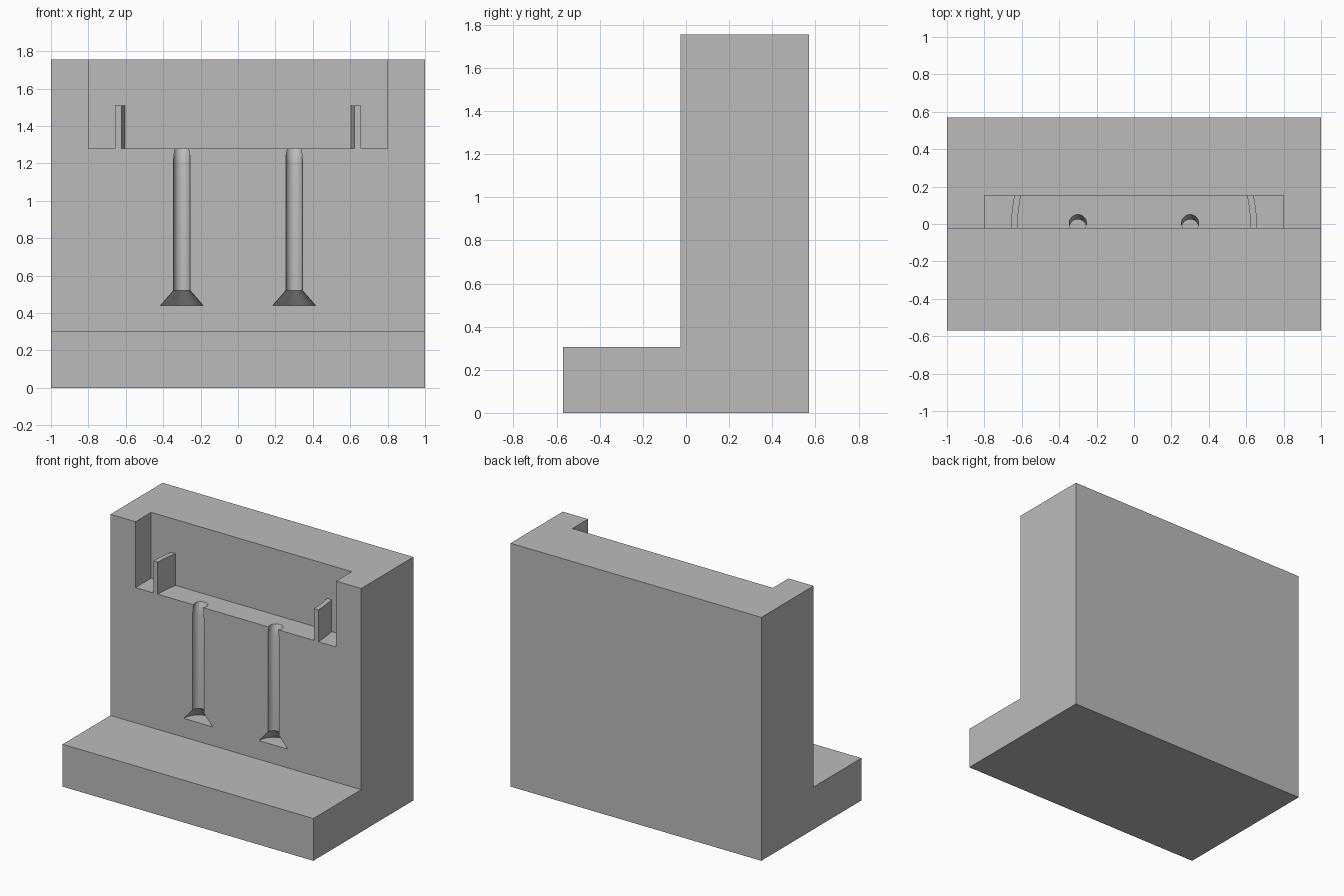
import bpy, bmesh
from math import cos, sin, pi, radians

if "Cube" in bpy.data.objects:
    bpy.data.objects.remove(bpy.data.objects["Cube"], do_unlink=True)

grey = bpy.data.materials.new("plain grey")
grey.use_nodes = True
grey.diffuse_color = (0.5, 0.5, 0.5, 1)
grey.node_tree.nodes["Principled BSDF"].inputs["Base Color"].default_value = (0.5, 0.5, 0.5, 1)

FACE = -0.025      # front of the upright wall
LEDGE = 1.28       # floor of the top pocket
POCKET_BACK = 0.153


def loft(name, rings):
    """Closed solid skinned through rings of equal length."""
    bm = bmesh.new()
    loops = [[bm.verts.new(p) for p in ring] for ring in rings]
    n = len(loops[0])
    for a, b in zip(loops, loops[1:]):
        for i in range(n):
            j = (i + 1) % n
            bm.faces.new((a[i], a[j], b[j], b[i]))
    bm.faces.new(loops[0])
    bm.faces.new(loops[-1])
    bmesh.ops.recalc_face_normals(bm, faces=bm.faces)
    mesh = bpy.data.meshes.new(name)
    bm.to_mesh(mesh)
    bm.free()
    mesh.materials.append(grey)
    obj = bpy.data.objects.new(name, mesh)
    bpy.context.collection.objects.link(obj)
    return obj


def cut(target, cutter):
    cutter.hide_render = True
    mod = target.modifiers.new("cut", 'BOOLEAN')
    mod.operation, mod.solver, mod.object = 'DIFFERENCE', 'EXACT', cutter
    bpy.context.view_layer.objects.active = target
    bpy.ops.object.modifier_apply(modifier=mod.name)
    bpy.data.objects.remove(cutter, do_unlink=True)


# Upright wall with its front step, extruded from one L profile
profile = [(-0.57, 0), (0.57, 0), (0.57, 1.755), (FACE, 1.755), (FACE, 0.305), (-0.57, 0.305)]
body = loft("stepped_block", [[(x, y, z) for y, z in profile] for x in (-1, 1)])

# Open pocket in the top front edge
rect = [(-0.8, -0.2), (0.8, -0.2), (0.8, POCKET_BACK), (-0.8, POCKET_BACK)]
cut(body, loft("pocket_cutter", [[(x, y, z) for x, y in rect] for z in (LEDGE, 2)]))

# Two round grooves: flared foot, straight shaft, top bending into the wall
sections = [(0.44, 0.115, -0.02), (0.52, 0.045, -0.02), (1.2, 0.045, -0.02),
            (1.24, 0.045, -0.011), (1.28, 0.046, 0.005), (1.32, 0.046, 0.005)]
for side in (-1, 1):
    rings = [[(side * 0.3 + r * cos(2 * pi * i / 32), y + r * sin(2 * pi * i / 32), z)
              for i in range(32)] for z, r, y in sections]
    cut(body, loft("groove_cutter", rings))

# Curved upright fins standing in the pocket
for side, label in ((1, "left"), (-1, "right")):
    steps = [i / 8 for i in range(9)]
    outline = []
    for x0, order in ((0.623, steps), (0.658, steps[::-1])):
        outline += [(side * (x0 - 0.02 * t * t), FACE + t * (POCKET_BACK + 0.005 - FACE))
                    for t in order]
    loft(label + "_fin", [[(x, y, z) for x, y in outline] for z in (LEDGE - 0.005, 1.51)])

# Smooth the round surfaces, keep the corners crisp
bpy.ops.object.select_all(action='DESELECT')
for obj in bpy.context.collection.objects:
    if obj.type == 'MESH' and grey.name in obj.data.materials:
        obj.select_set(True)
        bpy.context.view_layer.objects.active = obj
bpy.ops.object.shade_smooth_by_angle(angle=radians(25))
